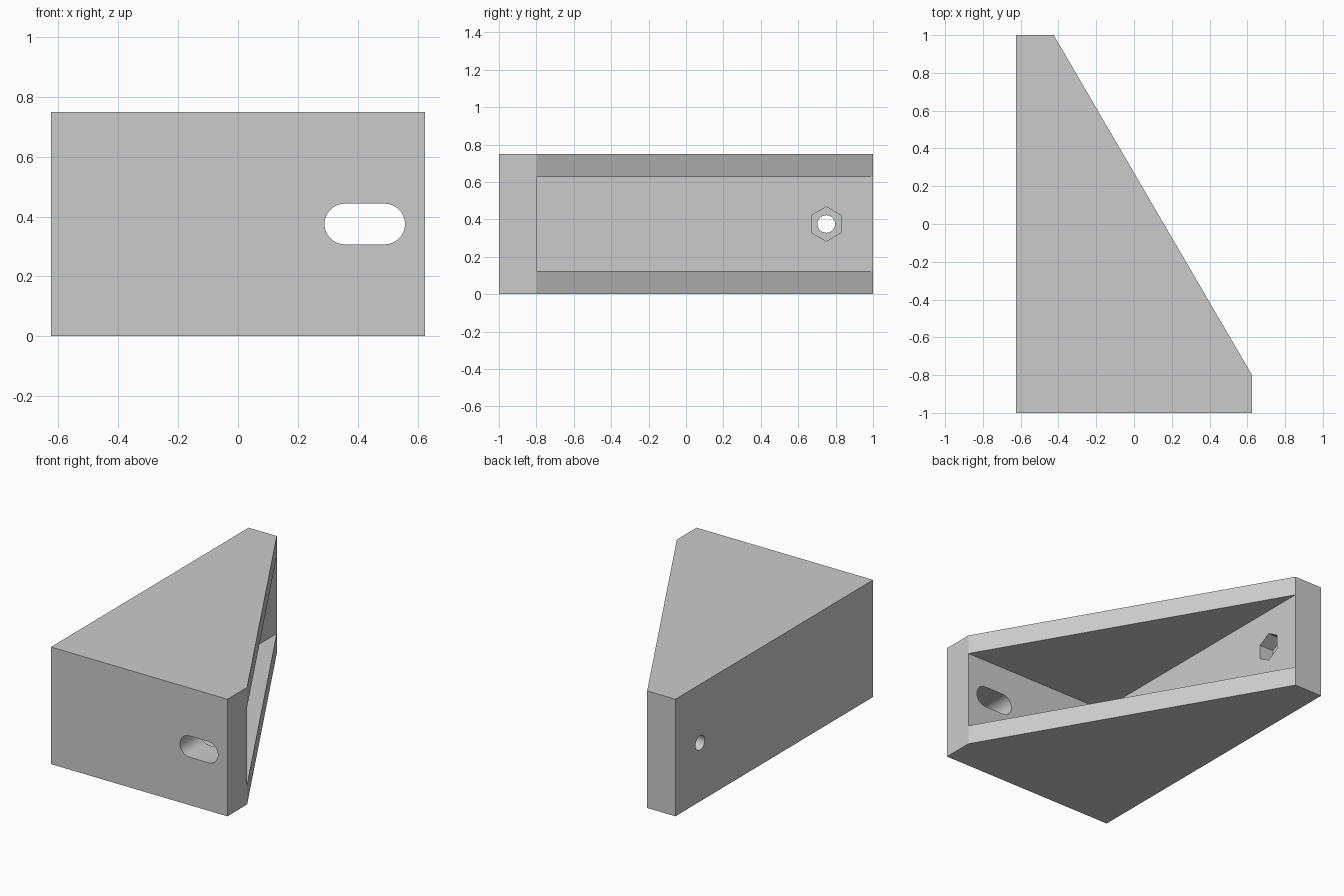
import bpy
import bmesh
from math import cos, sin, pi, radians
from mathutils import Matrix

cube = bpy.data.objects.get("Cube")
if cube:
    bpy.data.objects.remove(cube, do_unlink=True)

HEIGHT, WALL, PLATE = 0.75, 0.2, 0.125
LEFT, RIGHT, FRONT, BACK = -0.625, 0.625, -1.0, 1.0
MID = HEIGHT / 2

grey = bpy.data.materials.new("light grey")
grey.use_nodes = True
grey.diffuse_color = (0.6, 0.6, 0.6, 1)
grey.node_tree.nodes["Principled BSDF"].inputs["Base Color"].default_value = (0.6, 0.6, 0.6, 1)

# Maps profile (u, v) and extrusion depth onto the model's axes
ALONG = {
    "z": Matrix.Identity(4),
    "y": Matrix(((1, 0, 0, 0), (0, 0, 1, 0), (0, 1, 0, 0), (0, 0, 0, 1))),
    "x": Matrix(((0, 0, 1, 0), (1, 0, 0, 0), (0, 1, 0, 0), (0, 0, 0, 1))),
}


def prism(name, profile, start, end, axis="z"):
    """Extrude a closed profile between two positions on an axis."""
    bm = bmesh.new()
    face = bm.faces.new([bm.verts.new((u, v, start)) for u, v in profile])
    extruded = bmesh.ops.extrude_face_region(bm, geom=[face])["geom"]
    for item in extruded:
        if isinstance(item, bmesh.types.BMVert):
            item.co.z = end
    bm.transform(ALONG[axis])
    bmesh.ops.recalc_face_normals(bm, faces=bm.faces)
    mesh = bpy.data.meshes.new(name)
    bm.to_mesh(mesh)
    bm.free()
    mesh.materials.append(grey)
    obj = bpy.data.objects.new(name, mesh)
    bpy.context.collection.objects.link(obj)
    return obj


def arc(u, v, radius, first, last, steps):
    angles = [first + (last - first) * i / steps for i in range(steps + 1)]
    return [(u + radius * cos(a), v + radius * sin(a)) for a in angles]


# Body: a right-angled wedge with two blunted tips
bracket = prism("corner_bracket", [
    (LEFT, FRONT), (RIGHT, FRONT), (RIGHT, FRONT + WALL),
    (LEFT + WALL, BACK), (LEFT, BACK)], 0, HEIGHT)

# Pocket open through the sloping face
inner_x, inner_y = LEFT + WALL, FRONT + WALL
pocket = prism("pocket_cutter", [
    (inner_x, inner_y), (0.8, inner_y), (0.8, 1.2), (inner_x, 1.2)],
    PLATE, HEIGHT - PLATE)

# Slot through the front wall
slot = prism("slot_cutter",
             arc(0.49, MID, 0.068, -pi / 2, pi / 2, 24)
             + arc(0.357, MID, 0.068, pi / 2, 3 * pi / 2, 24),
             FRONT - 0.1, inner_y + 0.05, "y")

# Bolt hole and hexagonal nut recess in the side wall
hole_y = 0.75
bolt = prism("bolt_hole_cutter", arc(hole_y, MID, 0.047, 0, 2 * pi, 40)[:-1],
             LEFT - 0.1, inner_x + 0.03, "x")
nut = prism("nut_recess_cutter",
            arc(hole_y, MID, 0.092, pi / 2, 5 * pi / 2, 6)[:-1],
            inner_x - 0.1, inner_x + 0.05, "x")

for cutter in (pocket, slot, nut, bolt):
    cutter.hide_render = True
    cutter.hide_viewport = True
    cutter.display_type = "WIRE"
    cut = bracket.modifiers.new(cutter.name, "BOOLEAN")
    cut.operation = "DIFFERENCE"
    cut.solver = "EXACT"
    cut.object = cutter

# Bake the cuts, then remove the cutters
bpy.context.view_layer.update()
graph = bpy.context.evaluated_depsgraph_get()
bracket_mesh = bpy.data.meshes.new_from_object(bracket.evaluated_get(graph))
bracket.modifiers.clear()
bracket.data = bracket_mesh
for cutter in (pocket, slot, nut, bolt):
    bpy.data.objects.remove(cutter, do_unlink=True)

# Smooth hole walls, crisp edges
bpy.ops.object.select_all(action="DESELECT")
bracket.select_set(True)
bpy.context.view_layer.objects.active = bracket
bpy.ops.object.shade_smooth_by_angle(angle=radians(30))
